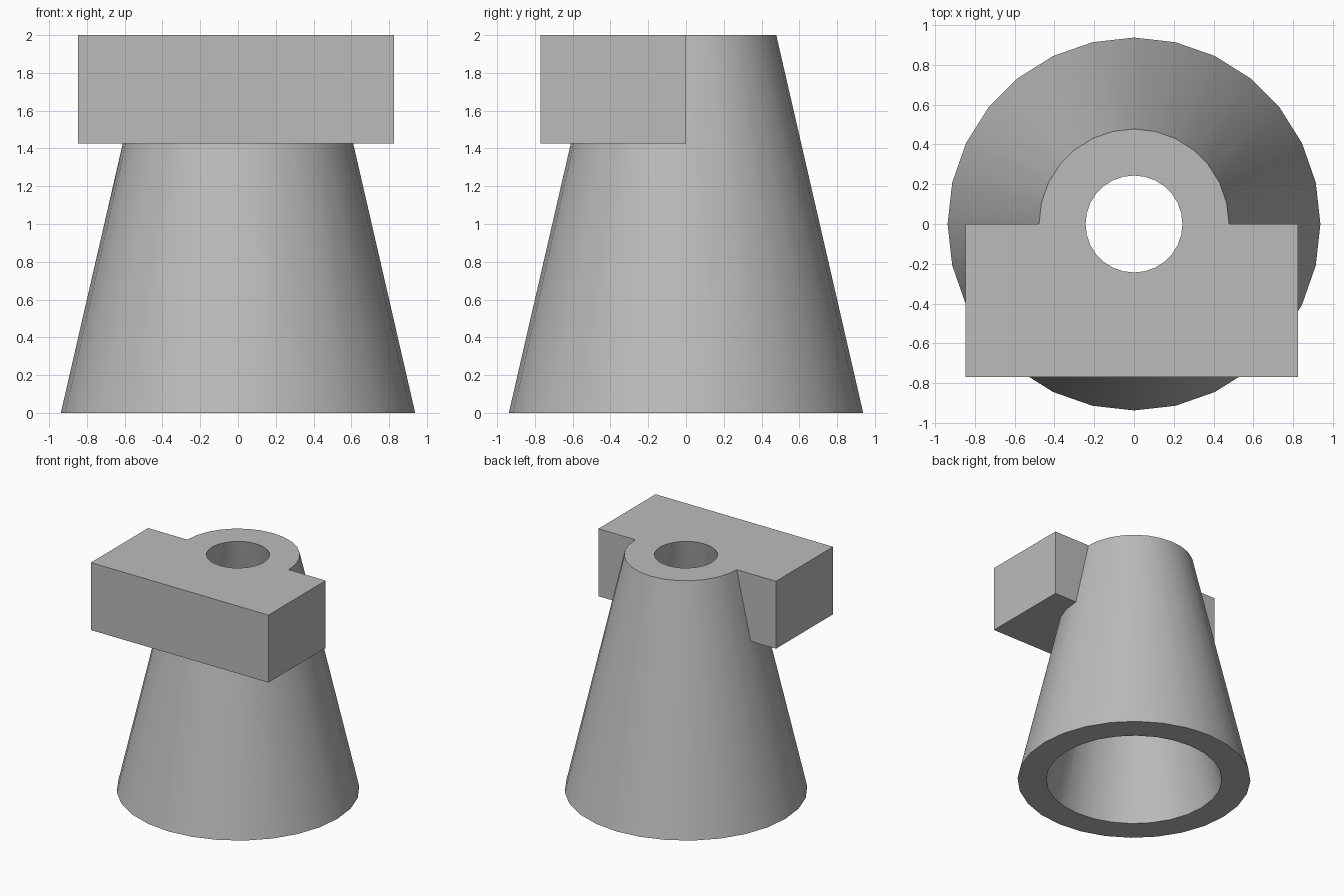
import bpy
import math

default = bpy.data.objects.get("Cube")
if default:
    bpy.data.objects.remove(default, do_unlink=True)

SIDES = 28
HEIGHT = 2.0

grey = bpy.data.materials.new("plain grey")
grey.use_nodes = True
colour = (0.5, 0.5, 0.5, 1)
grey.diffuse_color = colour
grey.node_tree.nodes["Principled BSDF"].inputs["Base Color"].default_value = colour


def cone(name, r_bottom, r_top, z_low, z_high):
    bpy.ops.mesh.primitive_cone_add(
        vertices=SIDES, radius1=r_bottom, radius2=r_top,
        depth=z_high - z_low, location=(0, 0, (z_low + z_high) / 2))
    obj = bpy.context.object
    obj.name = name
    obj.data.materials.append(grey)
    return obj


def box(name, low, high):
    centre = [(a + b) / 2 for a, b in zip(low, high)]
    bpy.ops.mesh.primitive_cube_add(size=1, location=centre)
    obj = bpy.context.object
    obj.name = name
    obj.scale = [b - a for a, b in zip(low, high)]
    bpy.ops.object.transform_apply(location=False, rotation=False, scale=True)
    obj.data.materials.append(grey)
    return obj


def combine(target, tool, operation):
    mod = target.modifiers.new(operation.lower(), 'BOOLEAN')
    mod.operation = operation
    mod.solver = 'EXACT'
    mod.object = tool
    bpy.ops.object.select_all(action='DESELECT')
    target.select_set(True)
    bpy.context.view_layer.objects.active = target
    bpy.ops.object.modifier_apply(modifier=mod.name)
    bpy.data.objects.remove(tool, do_unlink=True)


# Tapered body with the block fused to its front half
body = cone("tapered_body_with_block", 0.938, 0.478, 0, HEIGHT)
block = box("front_block", (-0.848, -0.77, 1.425), (0.826, 0, HEIGHT))
combine(body, block, 'UNION')

# Tapered bore, run slightly past both ends so the openings cut cleanly
bore_bottom, bore_top, extra = 0.708, 0.244, 0.1
slope = (bore_bottom - bore_top) / HEIGHT
bore = cone("bore", bore_bottom + slope * extra, bore_top - slope * extra,
            -extra, HEIGHT + extra)
combine(body, bore, 'DIFFERENCE')

bpy.ops.object.shade_smooth_by_angle(angle=math.radians(30))
